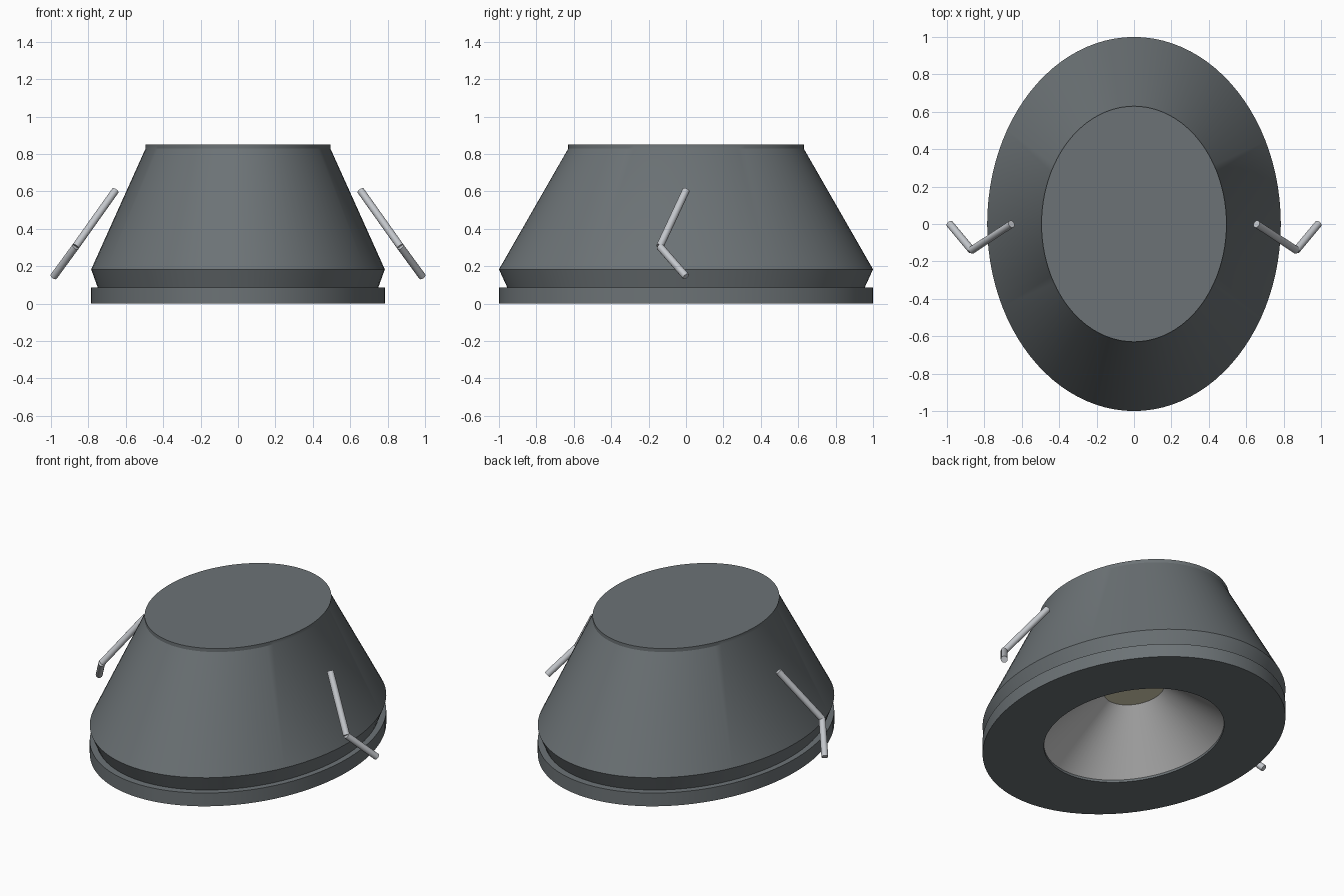
import bpy, bmesh, math
from mathutils import Vector

if "Cube" in bpy.data.objects:
    bpy.data.objects.remove(bpy.data.objects["Cube"])

SQUASH = 0.785  # ellipse width / depth
SEGS = 96


def material(name, rgb):
    m = bpy.data.materials.new(name)
    m.diffuse_color = (*rgb, 1)
    m.use_nodes = True
    m.node_tree.nodes["Principled BSDF"].inputs["Base Color"].default_value = m.diffuse_color
    return m


def finish(name, bm, mat):
    me = bpy.data.meshes.new(name)
    bm.to_mesh(me)
    bm.free()
    ob = bpy.data.objects.new(name, me)
    bpy.context.collection.objects.link(ob)
    me.materials.append(mat)
    bpy.ops.object.select_all(action='DESELECT')
    ob.select_set(True)
    bpy.context.view_layer.objects.active = ob
    bpy.ops.object.shade_smooth_by_angle(angle=math.radians(25))
    return ob


def elliptic_lathe(name, profile, mat, cap_end=False):
    bm = bmesh.new()
    rings = []
    for r, z in profile:
        rings.append([bm.verts.new((SQUASH * r * math.cos(a), r * math.sin(a), z))
                      for a in (2 * math.pi * i / SEGS for i in range(SEGS))])
    for lo, hi in zip(rings, rings[1:]):
        for i in range(SEGS):
            j = (i + 1) % SEGS
            bm.faces.new((lo[i], lo[j], hi[j], hi[i]))
    if cap_end:
        bm.faces.new(rings[-1])
    return finish(name, bm, mat)


def rod(name, a, b, radius, mat):
    a, b = Vector(a), Vector(b)
    bm = bmesh.new()
    bmesh.ops.create_cone(bm, cap_ends=True, segments=16, radius1=radius,
                          radius2=radius, depth=(b - a).length)
    rot = (b - a).to_track_quat('Z', 'Y').to_matrix().to_4x4()
    bm.transform(rot)
    bmesh.ops.translate(bm, verts=bm.verts, vec=(a + b) / 2)
    return finish(name, bm, mat)


dark = material("slate", (0.15, 0.17, 0.18))
silver = material("silver", (0.6, 0.6, 0.6))
steel = material("steel", (0.55, 0.57, 0.6))
warm = material("lamp_cream", (0.75, 0.7, 0.5))

# Housing: opening lip, flange, groove, tapered body and flat top
elliptic_lathe("housing", [(0.595, 0.015), (0.595, 0), (1, 0), (1, 0.085),
                           (0.955, 0.085), (1, 0.183), (0.63, 0.828),
                           (0.63, 0.85)], dark, cap_end=True)

# Reflector cone seen through the opening
elliptic_lathe("reflector", [(0.2, 0.31), (0.595, 0.015)], silver)

# Lamp at the top of the reflector (capped at its visible end)
elliptic_lathe("lamp", [(0.2, 0.325), (0.2, 0.31)], warm, cap_end=True).data.flip_normals()

# Bent spring clips on both sides
for label, s in (("left", -1), ("right", 1)):
    top, knee, foot = (s * 0.655, 0, 0.605), (s * 0.868, -0.14, 0.305), (s * 0.985, 0, 0.145)
    rod(f"clip_upper_{label}", top, knee, 0.02, steel)
    rod(f"clip_lower_{label}", knee, foot, 0.02, steel)

# Consistent outward normals on the housing
bm = bmesh.new()
me = bpy.data.objects["housing"].data
bm.from_mesh(me)
bmesh.ops.recalc_face_normals(bm, faces=bm.faces)
bm.to_mesh(me)
bm.free()
